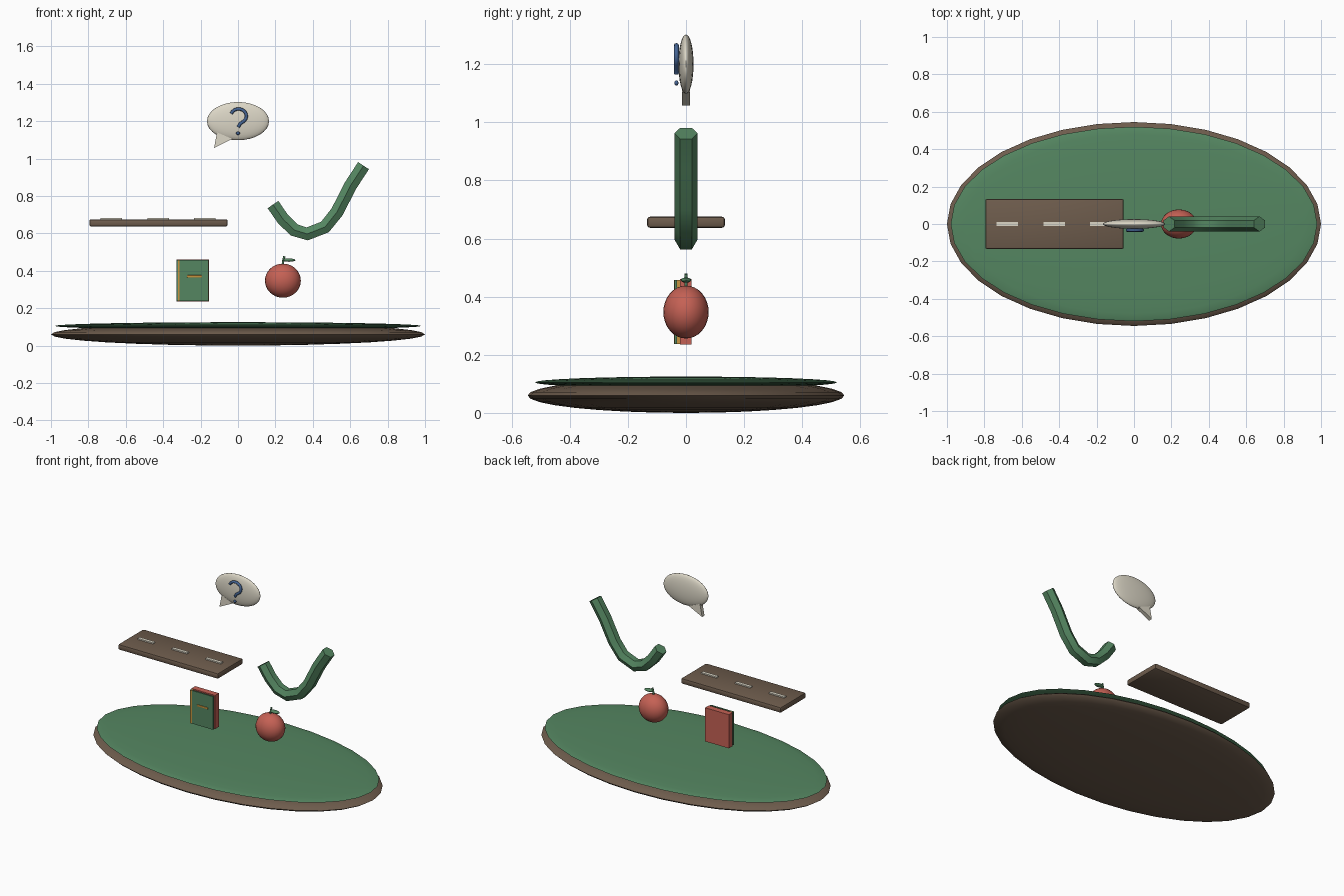
import bpy, bmesh, math
from mathutils import Vector

if "Cube" in bpy.data.objects:
    bpy.data.objects.remove(bpy.data.objects["Cube"])

COLORS = {
    "green": (0.09, 0.24, 0.12), "brown": (0.155, 0.107, 0.073),
    "red": (0.56, 0.12, 0.09), "cream": (0.72, 0.68, 0.57),
    "blue": (0.06, 0.13, 0.30), "gold": (0.58, 0.30, 0.05),
}
MATS = {}
for key, rgb in COLORS.items():
    MATS[key] = bpy.data.materials.new(key)
    MATS[key].diffuse_color = (*rgb, 1)


def finish(name, bm, color, smooth=None):
    """Turn a bmesh into a named, coloured object."""
    bmesh.ops.recalc_face_normals(bm, faces=bm.faces)
    me = bpy.data.meshes.new(name)
    bm.to_mesh(me)
    bm.free()
    ob = bpy.data.objects.new(name, me)
    bpy.context.collection.objects.link(ob)
    me.materials.append(MATS[color])
    if smooth is not None:
        bpy.ops.object.select_all(action='DESELECT')
        ob.select_set(True)
        bpy.context.view_layer.objects.active = ob
        bpy.ops.object.shade_smooth_by_angle(angle=math.radians(smooth))
    return ob


def ellipsoid(name, center, radii, color, seg=32, rings=16):
    bm = bmesh.new()
    bmesh.ops.create_uvsphere(bm, u_segments=seg, v_segments=rings, radius=1)
    for v in bm.verts:
        v.co = Vector(a * r + c for a, r, c in zip(v.co, radii, center))
    return finish(name, bm, color, 60)


def box(name, lo, hi, color, bevel=0.0):
    bm = bmesh.new()
    bmesh.ops.create_cube(bm, size=1)
    for v in bm.verts:
        v.co = Vector(l + (a + 0.5) * (h - l) for a, l, h in zip(v.co, lo, hi))
    if bevel:
        bmesh.ops.bevel(bm, geom=bm.edges[:], offset=bevel, segments=2,
                        profile=0.5, affect='EDGES')
    return finish(name, bm, color, 30)


def tube(name, path, y, radius, sides, color):
    """Capped tube along a path of (x, z) points in a plane of constant y."""
    bm = bmesh.new()
    pts = [Vector((x, y, z)) for x, z in path]
    side = Vector((0, 1, 0))
    rings = []
    for i, p in enumerate(pts):
        t = (pts[min(i + 1, len(pts) - 1)] - pts[max(i - 1, 0)]).normalized()
        n = t.cross(side)
        angles = [math.tau * k / sides for k in range(sides)]
        rings.append([bm.verts.new(p + radius * (math.cos(a) * side + math.sin(a) * n))
                      for a in angles])
    for r0, r1 in zip(rings, rings[1:]):
        for k in range(sides):
            j = (k + 1) % sides
            bm.faces.new((r0[k], r0[j], r1[j], r1[k]))
    bm.faces.new(rings[0])
    bm.faces.new(rings[-1])
    return finish(name, bm, color, 50)


# Oval island: earth below, grass on top
ellipsoid("earth_base", (0, 0, 0.06), (1.0, 0.545, 0.06), "brown")
ellipsoid("grass_top", (0, 0, 0.105), (0.98, 0.52, 0.02), "green")

# Floating book: page block, front cover, spine strip and title bar
box("book_body", (-0.33, -0.021, 0.235), (-0.155, 0.019, 0.46), "red")
box("book_cover", (-0.328, -0.040, 0.237), (-0.157, -0.031, 0.458), "green")
box("book_spine_strip", (-0.322, -0.042, 0.237), (-0.312, -0.021, 0.458), "gold")
box("book_title_bar", (-0.272, -0.045, 0.364), (-0.193, -0.039, 0.376), "gold", 0.002)

# Apple with stem and leaf
ellipsoid("apple", (0.24, 0, 0.347), (0.096, 0.078, 0.091), "red", 24, 16)
tube("apple_stem", [(0.238, 0.425), (0.242, 0.455), (0.248, 0.478)], 0, 0.006, 8, "green")
ellipsoid("apple_leaf", (0.272, 0, 0.457), (0.035, 0.018, 0.009), "green", 16, 8)

# Road slab with three lane dashes
box("road_slab", (-0.795, -0.134, 0.637), (-0.055, 0.134, 0.675), "brown", 0.01)
for i in range(3):
    cx = -0.677 + 0.25 * i
    box(f"road_dash_{i + 1}", (cx - 0.057, -0.011, 0.668), (cx + 0.057, 0.011, 0.683), "cream")

# Bent six-sided green tube
tube("bent_tube",
     [(0.187, 0.754), (0.24, 0.677), (0.30, 0.618), (0.37, 0.597),
      (0.465, 0.634), (0.53, 0.715), (0.60, 0.853), (0.671, 0.962)],
     0, 0.04, 6, "green")

# Speech bubble and its wedge tail
ellipsoid("bubble", (0, 0, 1.2), (0.166, 0.026, 0.102), "cream")
bm = bmesh.new()
tail = [(-0.112, 1.14), (-0.03, 1.105), (-0.128, 1.057)]
face = bm.faces.new([bm.verts.new((x, -0.013, z)) for x, z in tail])
ext = bmesh.ops.extrude_face_region(bm, geom=[face], use_keep_orig=True)
for v in ext["geom"]:
    if isinstance(v, bmesh.types.BMVert):
        v.co.y = 0.013
finish("bubble_tail", bm, "cream")

# Curved hook and dot on the bubble front
arc = [(0.003 + 0.042 * math.cos(math.radians(a)), 1.227 + 0.038 * math.sin(math.radians(a)))
       for a in range(160, -41, -20)]
tube("bubble_hook", arc + [(0.012, 1.186), (0.001, 1.168)], -0.033, 0.0085, 8, "blue")
ellipsoid("bubble_dot", (0, -0.033, 1.135), (0.01, 0.007, 0.009), "blue", 16, 8)

for m in bpy.data.materials:
    if m.users and not m.is_grease_pencil:
        m.use_nodes = True
        m.node_tree.nodes["Principled BSDF"].inputs["Base Color"].default_value = m.diffuse_color
